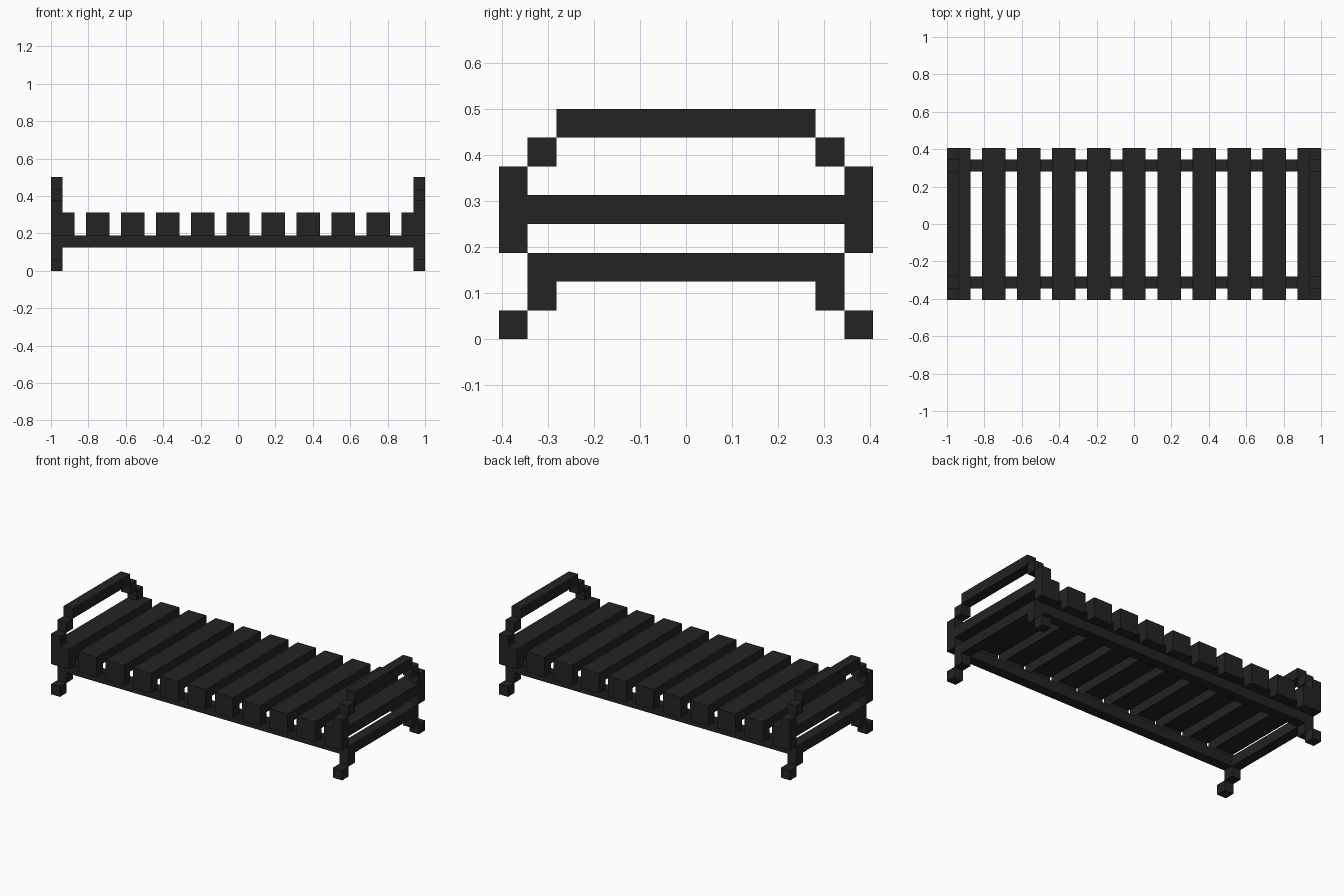
import bpy
import bmesh

cube = bpy.data.objects.get("Cube")
if cube:
    bpy.data.objects.remove(cube, do_unlink=True)

U = 0.0625  # block size; all part sizes below are in blocks

mat = bpy.data.materials.new("charcoal black")
mat.use_nodes = True
COLOUR = (0.017, 0.017, 0.017, 1)
mat.diffuse_color = COLOUR
bsdf = mat.node_tree.nodes["Principled BSDF"]
bsdf.inputs["Base Color"].default_value = COLOUR
bsdf.inputs["Roughness"].default_value = 0.8


def part(name, boxes):
    """One object from boxes given as (x0, x1, y0, y1, z0, z1)."""
    bm = bmesh.new()
    for x0, x1, y0, y1, z0, z1 in boxes:
        for v in bmesh.ops.create_cube(bm, size=1)["verts"]:
            v.co.x = (x1 if v.co.x > 0 else x0) * U
            v.co.y = (y1 if v.co.y > 0 else y0) * U
            v.co.z = (z1 if v.co.z > 0 else z0) * U
    mesh = bpy.data.meshes.new(name)
    bm.to_mesh(mesh)
    bm.free()
    mesh.materials.append(mat)
    obj = bpy.data.objects.new(name, mesh)
    bpy.context.collection.objects.link(obj)


def span(side, a, b):
    """Range a..b, mirrored when side is -1."""
    return (a, b) if side > 0 else (-b, -a)


# Long side rails
for s, label in ((-1, "front"), (1, "back")):
    part(label + "_side_rail", [(-15, 15, *span(s, 4.5, 5.5), 2, 3)])

# Slats with a downturned block at each end
for i in range(-5, 6):
    x0, x1 = 3 * i - 1, 3 * i + 1
    if abs(i) == 5:  # outer slats butt against the end frames
        x0, x1 = max(x0, -15), min(x1, 15)
    part(f"slat_{i + 6}", [(x0, x1, -6.5, 6.5, 4, 5)]
         + [(x0, x1, *span(s, 5.5, 6.5), 3, 4) for s in (-1, 1)])

# End frames: stepped legs, posts and raised top bar
for e, end in ((-1, "right"), (1, "left")):
    x = span(e, 15, 16)
    part(end + "_lower_rail", [(*x, -5.5, 5.5, 2, 3)])
    part(end + "_cross_bar", [(*x, -5.5, 5.5, 4, 5)])
    part(end + "_top_bar", [(*x, -4.5, 4.5, 7, 8)])
    for s, side in ((-1, "front"), (1, "back")):
        outer, inner = span(s, 5.5, 6.5), span(s, 4.5, 5.5)
        part(f"{end}_{side}_leg", [(*x, *outer, 0, 1), (*x, *inner, 1, 2)])
        part(f"{end}_{side}_post", [(*x, *outer, 3, 6), (*x, *inner, 6, 7)])
